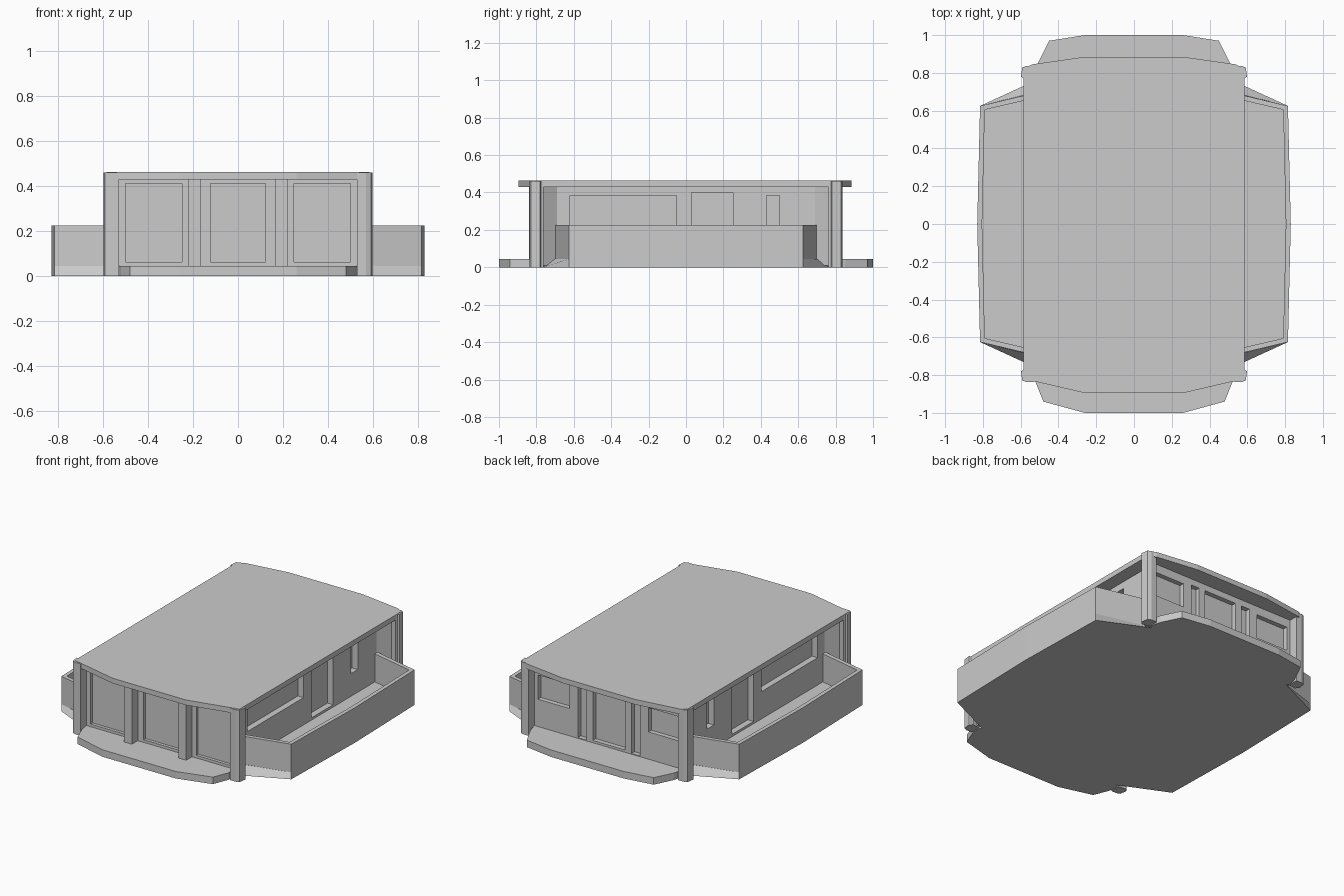
import bpy, bmesh

if "Cube" in bpy.data.objects:
    bpy.data.objects.remove(bpy.data.objects["Cube"])

def finish(name, bm):
    bmesh.ops.recalc_face_normals(bm, faces=bm.faces)
    me = bpy.data.meshes.new(name)
    bm.to_mesh(me)
    bm.free()
    ob = bpy.data.objects.new(name, me)
    bpy.context.collection.objects.link(ob)
    return ob

def loft(bm, low, high, z0, z1):
    """Closed solid between two outlines with equal point counts."""
    a = [bm.verts.new((x, y, z0)) for x, y in low]
    b = [bm.verts.new((x, y, z1)) for x, y in high]
    n = len(a)
    bm.faces.new(a[::-1])
    bm.faces.new(b)
    for i in range(n):
        j = (i + 1) % n
        bm.faces.new((a[i], a[j], b[j], b[i]))

def prism(name, pts, z0, z1, top=None):
    bm = bmesh.new()
    loft(bm, pts, top or pts, z0, z1)
    return finish(name, bm)

def box(bm, x0, x1, y0, y1, z0, z1):
    p = [(x0, y0), (x1, y0), (x1, y1), (x0, y1)]
    loft(bm, p, p, z0, z1)

def mirror_x(half):
    return half + [(-x, y) for x, y in reversed(half)]

# floor slab with front and back terraces, undercut beside the side balconies
def floor_half(tip):
    return [(.26, -1), (.48, -.94), (.52, -.84), (.53, -.78), (.51, -tip),
            (.815, -.625), (.83, 0), (.815, .625), (.51, tip),
            (.53, .78), (.51, .85), (.45, .97), (.26, 1)]
prism("floor_slab", mirror_x(floor_half(.765)), 0, .045, mirror_x(floor_half(.70)))

# house body, splayed outward to the corner pillars
body = prism("house_body", mirror_x([(.54, -.78), (.555, -.77), (.5, -.69),
                                     (.5, .69), (.555, .77), (.54, .78)]), .01, .435)

# window and door recesses
bm = bmesh.new()
for x0, x1 in ((-.5, -.25), (-.123, .123), (.25, .5)):
    box(bm, x0, x1, -.9, -.76, .062, .412)
box(bm, -.115, .115, .75, .9, .06, .39)
for s in (1, -1):
    for x0, x1, z0, z1 in ((.28, .505, .22, .375), (.16, .22, .05, .39)):
        a, b = sorted((s * x0, s * x1))
        box(bm, a, b, .75, .9, z0, z1)
    a, b = sorted((s * .46, s * .7))
    for y0, y1, z0, z1 in ((-.62, -.05, .22, .385), (.03, .25, .06, .40), (.43, .50, .19, .385)):
        box(bm, a, b, y0, y1, z0, z1)
cutter = finish("recess_cutter", bm)
cutter.hide_render = True
mod = body.modifiers.new("recesses", "BOOLEAN")
mod.operation = "DIFFERENCE"
mod.solver = "EXACT"
mod.object = cutter
bpy.context.view_layer.objects.active = body
bpy.ops.object.modifier_apply(modifier=mod.name)
bpy.data.objects.remove(cutter)

# roof slab with bowed front and back edges
prism("roof_slab", mirror_x([(.26, -.895), (.54, -.83), (.585, -.82),
                             (.585, .82), (.54, .845), (.26, .885)]), .43, .463)

# corner pillars, with small chamfers on the outer face
for sx, nx in ((1, "right"), (-1, "left")):
    for sy, ny in ((-1, "front"), (1, "back")):
        pts = [(.53, .77), (.583, .762), (.588, .775), (.598, .78),
               (.592, .828), (.57, .837), (.53, .837)]
        prism(f"{ny}_{nx}_pillar", [(sx * x, sy * y) for x, y in pts], 0, .461)

    # front column between the large windows
    a, b = sorted((sx * .165, sx * .22))
    bm = bmesh.new()
    box(bm, a, b, -.84, -.775, .04, .435)
    finish(f"front_{nx}_column", bm)

    # side balcony parapet
    rim = [(.5, -.70), (.815, -.625), (.83, 0), (.815, .625), (.5, .70),
           (.5, .672), (.79, .605), (.804, 0), (.79, -.605), (.5, -.672)]
    prism(f"{nx}_balcony_parapet", [(sx * x, y) for x, y in rim], .043, .225)
